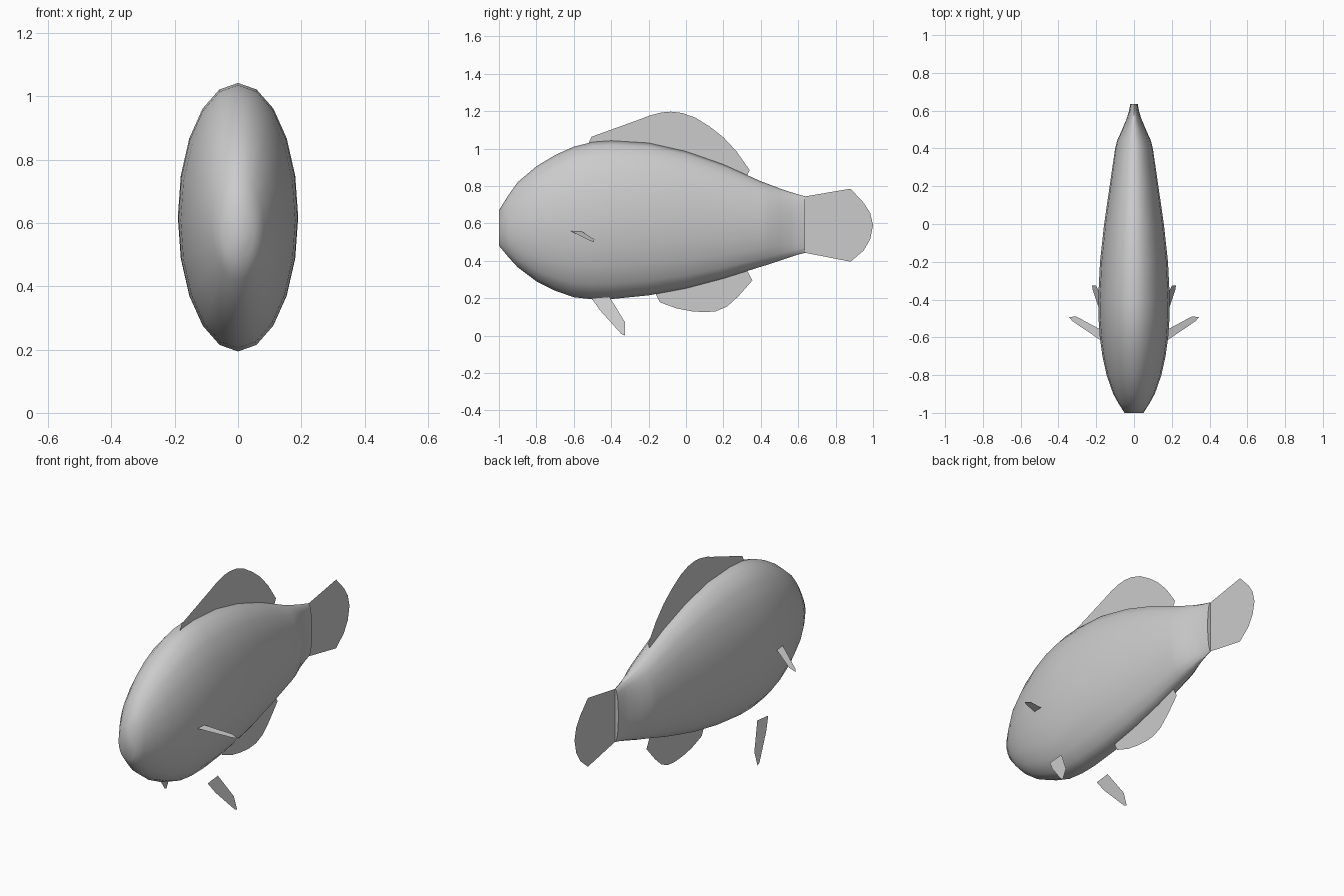
import bpy
import bmesh
from math import sin, cos, pi, radians

cube = bpy.data.objects.get("Cube")
if cube:
    bpy.data.objects.remove(cube, do_unlink=True)

grey = bpy.data.materials.new("plain grey")
grey.use_nodes = True
grey.diffuse_color = (0.6, 0.6, 0.6, 1)
grey.node_tree.nodes["Principled BSDF"].inputs["Base Color"].default_value = (0.6, 0.6, 0.6, 1)


def make_object(name, bm):
    mesh = bpy.data.meshes.new(name)
    bm.to_mesh(mesh)
    bm.free()
    mesh.materials.append(grey)
    obj = bpy.data.objects.new(name, mesh)
    bpy.context.collection.objects.link(obj)
    return obj


def fin(name, points):
    """Flat single-sheet fin from its outline."""
    bm = bmesh.new()
    bm.faces.new([bm.verts.new(p) for p in points])
    return make_object(name, bm)


# Body: elliptical rings given as y, top z, bottom z, half width
SIDES = 20
stations = [
    (-1.0, .67, .48, .05), (-.95, .75, .42, .082), (-.9, .82, .365, .11),
    (-.8, .905, .29, .145), (-.7, .965, .24, .167), (-.6, 1.01, .205, .181),
    (-.5, 1.035, .194, .188), (-.4, 1.042, .195, .19), (-.2, 1.03, .215, .18),
    (0, .985, .252, .158), (.2, .915, .305, .129), (.4, .825, .368, .1),
    (.44, .81, .38, .09), (.5, .787, .4, .063), (.56, .767, .42, .038),
    (.6, .755, .433, .026), (.635, .745, .442, .02),
]
bm = bmesh.new()
rings = []
for y, top, bottom, half in stations:
    mid, tall = (top + bottom) / 2, (top - bottom) / 2
    rings.append([bm.verts.new((half * sin(2 * pi * i / SIDES), y,
                                mid + tall * cos(2 * pi * i / SIDES)))
                  for i in range(SIDES)])
for a, b in zip(rings, rings[1:]):
    for i in range(SIDES):
        j = (i + 1) % SIDES
        bm.faces.new((a[i], a[j], b[j], b[i]))
bm.faces.new(rings[0])
bm.faces.new(rings[-1])
bmesh.ops.recalc_face_normals(bm, faces=bm.faces)
body = make_object("body", bm)
bpy.ops.object.select_all(action='DESELECT')
body.select_set(True)
bpy.context.view_layer.objects.active = body
bpy.ops.object.shade_smooth_by_angle(angle=radians(60))

# Upright fins on the centre line, outlines in y, z
centre_fins = {
    "dorsal_fin": [(-.52, 1.03), (-.505, 1.063), (-.25, 1.155), (-.19, 1.178),
                   (-.13, 1.193), (-.08, 1.197), (-.02, 1.19), (.05, 1.165),
                   (.13, 1.115), (.2, 1.06), (.27, .985), (.34, .885), (.32, .84)],
    "anal_fin": [(-.17, .24), (-.14, .178), (-.05, .145), (.03, .13), (.1, .125),
                 (.16, .13), (.22, .155), (.28, .21), (.355, .295), (.32, .36)],
    "tail_fin": [(.63, .743), (.88, .785), (.95, .71), (.985, .655), (1, .59),
                 (.985, .515), (.95, .455), (.88, .395), (.63, .444)],
}
for name, outline in centre_fins.items():
    fin(name, [(0, y, z) for y, z in outline])

# Paired fins, mirrored across the body
pectoral = [(.17, -.62), (.175, -.56), (.305, -.49), (.345, -.492), (.325, -.515)]
pelvic = [(-.505, .2), (-.41, .208), (-.325, .07), (-.325, 0), (-.345, .008), (-.46, .135)]
for side, s in (("left", 1), ("right", -1)):
    fin(side + "_pectoral_fin", [(s * x, y, .56 - .34 * (x - .17)) for x, y in pectoral])
    fin(side + "_pelvic_fin", [(s * (.16 + .295 * (.21 - z)), y, z) for y, z in pelvic])
